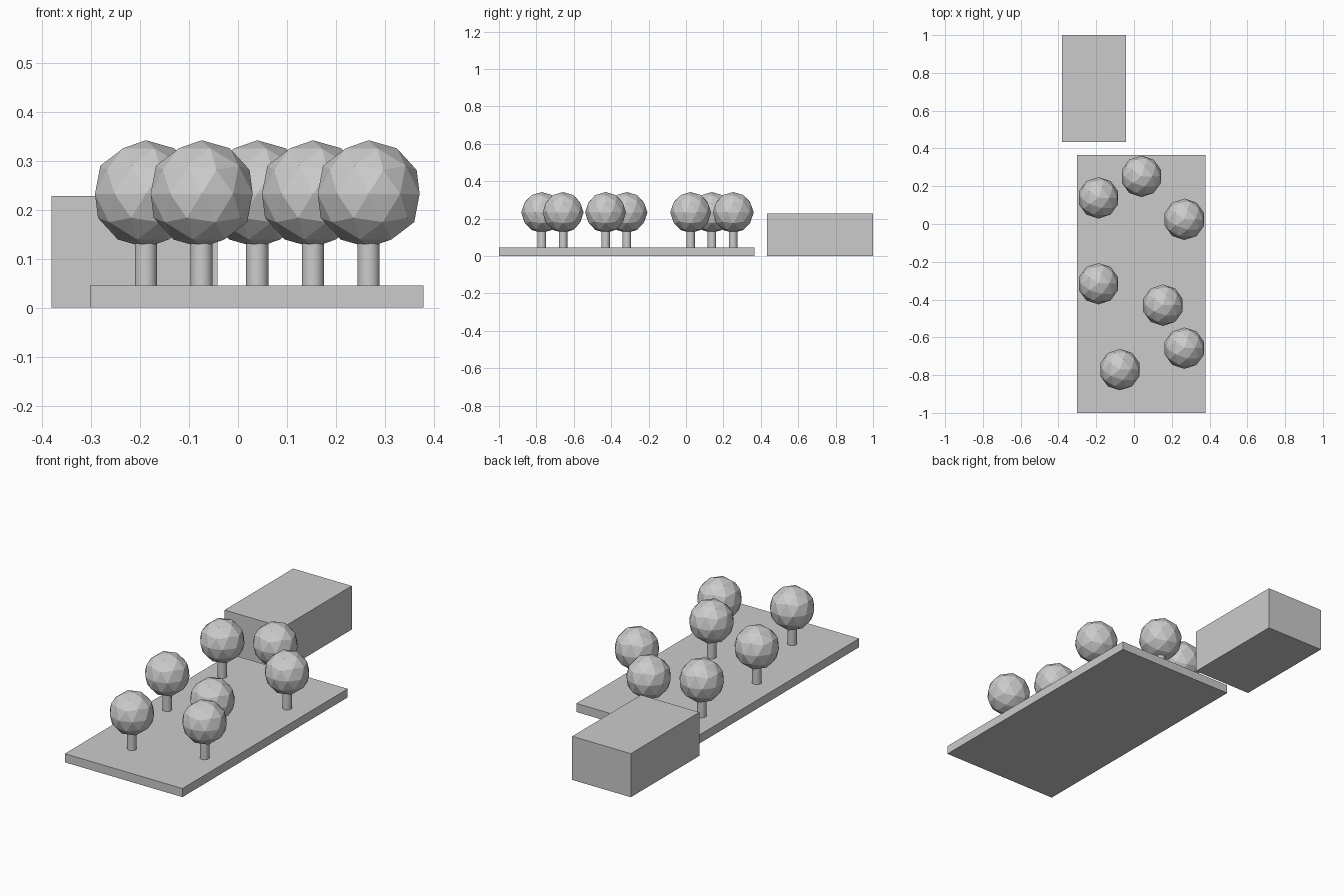
import bpy

if "Cube" in bpy.data.objects:
    bpy.data.objects.remove(bpy.data.objects["Cube"])

grey = bpy.data.materials.new("plain grey")
grey.diffuse_color = (0.6, 0.6, 0.6, 1)
grey.use_nodes = True
grey.node_tree.nodes["Principled BSDF"].inputs["Base Color"].default_value = grey.diffuse_color


def finish(name):
    obj = bpy.context.object
    obj.name = name
    obj.data.materials.append(grey)
    return obj


def box(name, x0, x1, y0, y1, z0, z1):
    bpy.ops.mesh.primitive_cube_add(
        size=1, location=((x0 + x1) / 2, (y0 + y1) / 2, (z0 + z1) / 2))
    bpy.context.object.scale = (x1 - x0, y1 - y0, z1 - z0)
    bpy.ops.object.transform_apply(location=False, rotation=False)
    finish(name)


def tree(number, x, y):
    # Round smooth trunk reaching just into the crown
    bpy.ops.mesh.primitive_cylinder_add(
        vertices=32, radius=0.0227, depth=0.09, location=(x, y, 0.09))
    finish(f"trunk_{number}")
    bpy.ops.object.shade_smooth_by_angle()
    # Faceted ball crown
    bpy.ops.mesh.primitive_ico_sphere_add(
        subdivisions=2, radius=0.1095, location=(x, y, 0.2325))
    finish(f"crown_{number}")


# Ground slab and the block behind it
box("ground_slab", -0.302, 0.379, -1.0, 0.365, 0.0, 0.045)
box("building_block", -0.381, -0.042, 0.433, 1.0, 0.0, 0.228)

# Trees stand on the cells of a square grid
STEP = 0.1137
cells = [(0, 8), (2, 9), (4, 7), (0, 4), (3, 3), (4, 1), (1, 0)]
for n, (i, j) in enumerate(cells, 1):
    tree(n, -0.188 + i * STEP, -0.771 + j * STEP)
